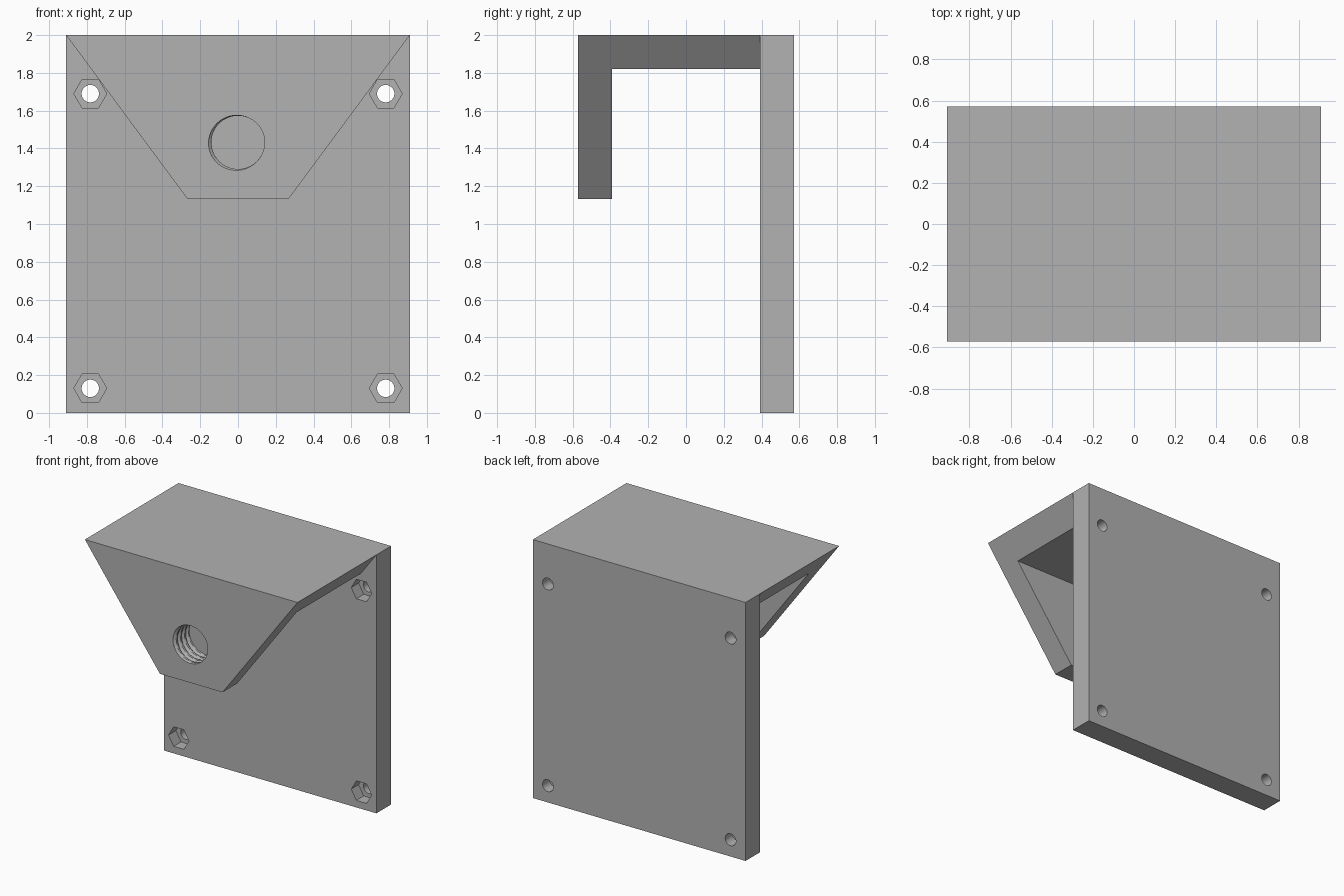
import bpy, bmesh, math

cube = bpy.data.objects.get("Cube")
if cube:
    bpy.data.objects.remove(cube, do_unlink=True)

# Overall sizes
W, H, D, T = 0.91, 2.0, 0.572, 0.18
INNER = D - T

grey = bpy.data.materials.new("plain_grey")
grey.use_nodes = True
tone = (0.445, 0.445, 0.445, 1)
grey.diffuse_color = tone
grey.node_tree.nodes["Principled BSDF"].inputs["Base Color"].default_value = tone


def make_object(name, bm, cutter=False):
    bmesh.ops.recalc_face_normals(bm, faces=bm.faces)
    mesh = bpy.data.meshes.new(name)
    bm.to_mesh(mesh)
    bm.free()
    mesh.materials.append(grey)
    obj = bpy.data.objects.new(name, mesh)
    bpy.context.collection.objects.link(obj)
    obj.hide_render = cutter
    return obj


def prism(name, outline, y0, y1, cutter=False):
    """Extrude an (x, z) outline along y."""
    bm = bmesh.new()
    face = bm.faces.new([bm.verts.new((x, y0, z)) for x, z in outline])
    moved = bmesh.ops.extrude_face_region(bm, geom=[face])["geom"]
    verts = [g for g in moved if isinstance(g, bmesh.types.BMVert)]
    bmesh.ops.translate(bm, verts=verts, vec=(0, y1 - y0, 0))
    return make_object(name, bm, cutter)


def polygon(cx, cz, r, n):
    return [(cx + r * math.cos(math.tau * i / n), cz + r * math.sin(math.tau * i / n))
            for i in range(n)]


def rectangle(x, z0, z1):
    return [(-x, z0), (x, z0), (x, z1), (-x, z1)]


def thread_cutter(name, cz, r, depth, pitch, y0, y1, around=64, per_turn=12):
    """Cylinder whose radius swells along a V-shaped helical groove."""
    bm = bmesh.new()
    steps = round((y1 - y0) / pitch * per_turn)
    rings = []
    for j in range(steps + 1):
        y = y0 + (y1 - y0) * j / steps
        ring = []
        for i in range(around):
            a = math.tau * i / around
            phase = ((y + D) / pitch + a / math.tau - 0.55) % 1
            groove = max(0, 1 - min(phase, 1 - phase) / 0.33)
            rad = r + depth * groove
            ring.append(bm.verts.new((rad * math.cos(a), y, cz + rad * math.sin(a))))
        rings.append(ring)
    for low, high in zip(rings, rings[1:]):
        for i in range(around):
            k = (i + 1) % around
            bm.faces.new((low[i], low[k], high[k]))
            bm.faces.new((low[i], high[k], high[i]))
    bm.faces.new(rings[0])
    bm.faces.new(rings[-1])
    return make_object(name, bm, True)


def apply_boolean(target, tool, operation="DIFFERENCE"):
    mod = target.modifiers.new("boolean", "BOOLEAN")
    mod.operation, mod.solver, mod.object = operation, "EXACT", tool
    bpy.context.view_layer.objects.active = target
    bpy.ops.object.modifier_apply(modifier=mod.name)
    bpy.data.objects.remove(tool, do_unlink=True)


# Back plate with four bolt holes and hexagonal nut pockets
bracket = prism("mounting_bracket", rectangle(W, 0, H), INNER, D)
for x in (-0.782, 0.782):
    for z in (0.13, 1.69):
        apply_boolean(bracket, prism("bolt_hole", polygon(x, z, 0.046, 32), 0.3, 0.7, True))
        apply_boolean(bracket, prism("nut_pocket", polygon(x, z, 0.087, 6), 0.3, INNER + 0.09, True))

# Tapered hood: top shelf and front plate left after hollowing from behind
hood = prism("hood", [(-W, H), (W, H), (0.268, 1.133), (-0.268, 1.133)], -D, INNER)
apply_boolean(hood, prism("hood_hollow", rectangle(1.2, 1, H - T), -INNER, 0.8, True))

# Threaded hole through the front plate
apply_boolean(hood, thread_cutter("thread", 1.432, 0.141, 0.018, 0.05, -0.633, -0.333))

# Join the hood to the plate and keep the edges crisp
apply_boolean(bracket, hood, "UNION")
bpy.ops.object.select_all(action="DESELECT")
bracket.select_set(True)
bpy.context.view_layer.objects.active = bracket
bpy.ops.object.shade_smooth_by_angle(angle=math.radians(25))
